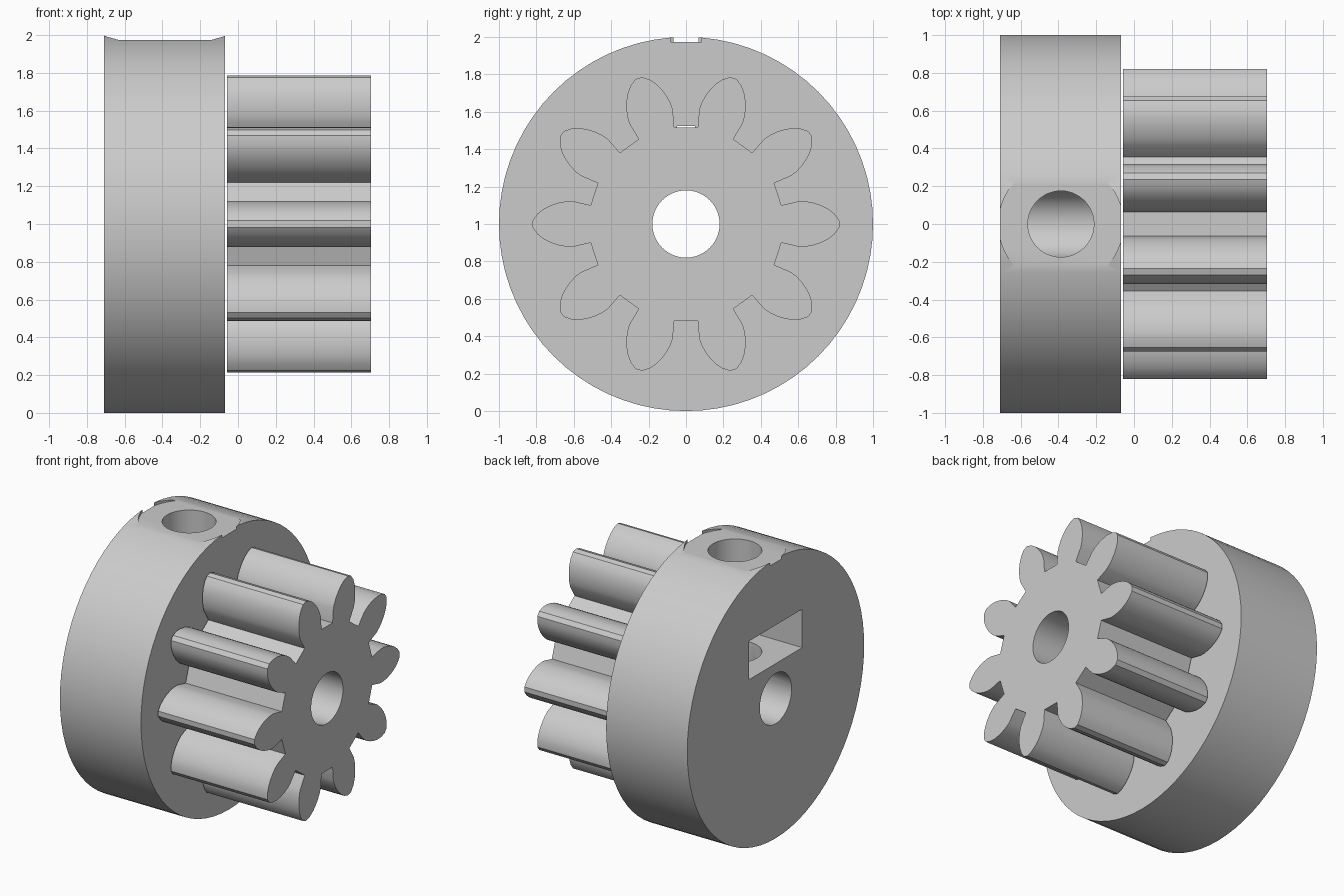
import bpy, bmesh, math
from mathutils import Matrix, Vector

default = bpy.data.objects.get("Cube")
if default:
    bpy.data.objects.remove(default, do_unlink=True)

grey = bpy.data.materials.new("plain grey")
grey.use_nodes = True
grey.diffuse_color = (0.6, 0.6, 0.6, 1)
grey.node_tree.nodes["Principled BSDF"].inputs["Base Color"].default_value = (0.6, 0.6, 0.6, 1)

HUB_L, HUB_R = -0.71, -0.068
GEAR_L, GEAR_R = -0.058, 0.705
AXIS_Z = 1.0
SCREW_X = -0.387


def prism(name, points, offset):
    """Extrude a closed outline of 3D points along the offset vector."""
    bm = bmesh.new()
    face = bm.faces.new([bm.verts.new(p) for p in points])
    out = bmesh.ops.extrude_face_region(bm, geom=[face])
    moved = [v for v in out["geom"] if isinstance(v, bmesh.types.BMVert)]
    bmesh.ops.translate(bm, verts=moved, vec=offset)
    bmesh.ops.recalc_face_normals(bm, faces=bm.faces)
    mesh = bpy.data.meshes.new(name)
    bm.to_mesh(mesh)
    bm.free()
    mesh.materials.append(grey)
    obj = bpy.data.objects.new(name, mesh)
    bpy.context.collection.objects.link(obj)
    return obj


def circle(radius, sides):
    turns = [2 * math.pi * i / sides for i in range(sides)]
    return [(radius * math.cos(a), radius * math.sin(a)) for a in turns]


def along_x(name, outline, x0, x1):
    return prism(name, [(x0, y, AXIS_Z + z) for y, z in outline], (x1 - x0, 0, 0))


def along_z(name, outline, z0, z1):
    return prism(name, [(SCREW_X + x, y, z0) for x, y in outline], (0, 0, z1 - z0))


def cut(obj, cutters):
    bpy.ops.object.select_all(action="DESELECT")
    bpy.context.view_layer.objects.active = obj
    obj.select_set(True)
    for cutter in cutters:
        mod = obj.modifiers.new("cut", "BOOLEAN")
        mod.operation = "DIFFERENCE"
        mod.solver = "EXACT"
        mod.object = cutter
        bpy.ops.object.modifier_apply(modifier=mod.name)
        bpy.data.objects.remove(cutter, do_unlink=True)
    bpy.ops.object.shade_smooth_by_angle(angle=math.radians(25))


def bore():
    return along_x("bore_cutter", circle(0.18, 48), -1, 1)


# Hub: bored disc with a spot-faced screw hole and a nut pocket open to its outer face
hub = along_x("hub", circle(1.0, 72), HUB_L, HUB_R)
spot_face = along_z("spot_face_cutter", circle(0.33, 64), 1.974, 2.2)
screw_hole = along_z("screw_hole_cutter", circle(0.175, 48), AXIS_Z, 2.1)
nut_tip = 0.6 / math.sqrt(3)
pocket = [(-0.5, -0.3), (nut_tip / 2, -0.3), (nut_tip, 0), (nut_tip / 2, 0.3), (-0.5, 0.3)]
nut_pocket = along_z("nut_pocket_cutter", pocket, 1.25, 1.525)
cut(hub, [bore(), spot_face, screw_hole, nut_pocket])

# Gear: ten pointed teeth with flat valleys, from one mirrored flank (radius, half width)
TEETH = 10
flank = [(0.51, 0.1), (0.605, 0.122), (0.64, 0.121), (0.68, 0.114), (0.72, 0.101),
         (0.76, 0.081), (0.795, 0.053), (0.82, 0.018)]
tooth = [Vector((r, -w)) for r, w in flank] + [Vector((r, w)) for r, w in reversed(flank)]
outline = []
for i in range(TEETH):
    turn = Matrix.Rotation(2 * math.pi * i / TEETH, 2)
    outline += [turn @ p for p in tooth]
gear = along_x("pinion_gear", outline, GEAR_L, GEAR_R)
cut(gear, [bore()])
